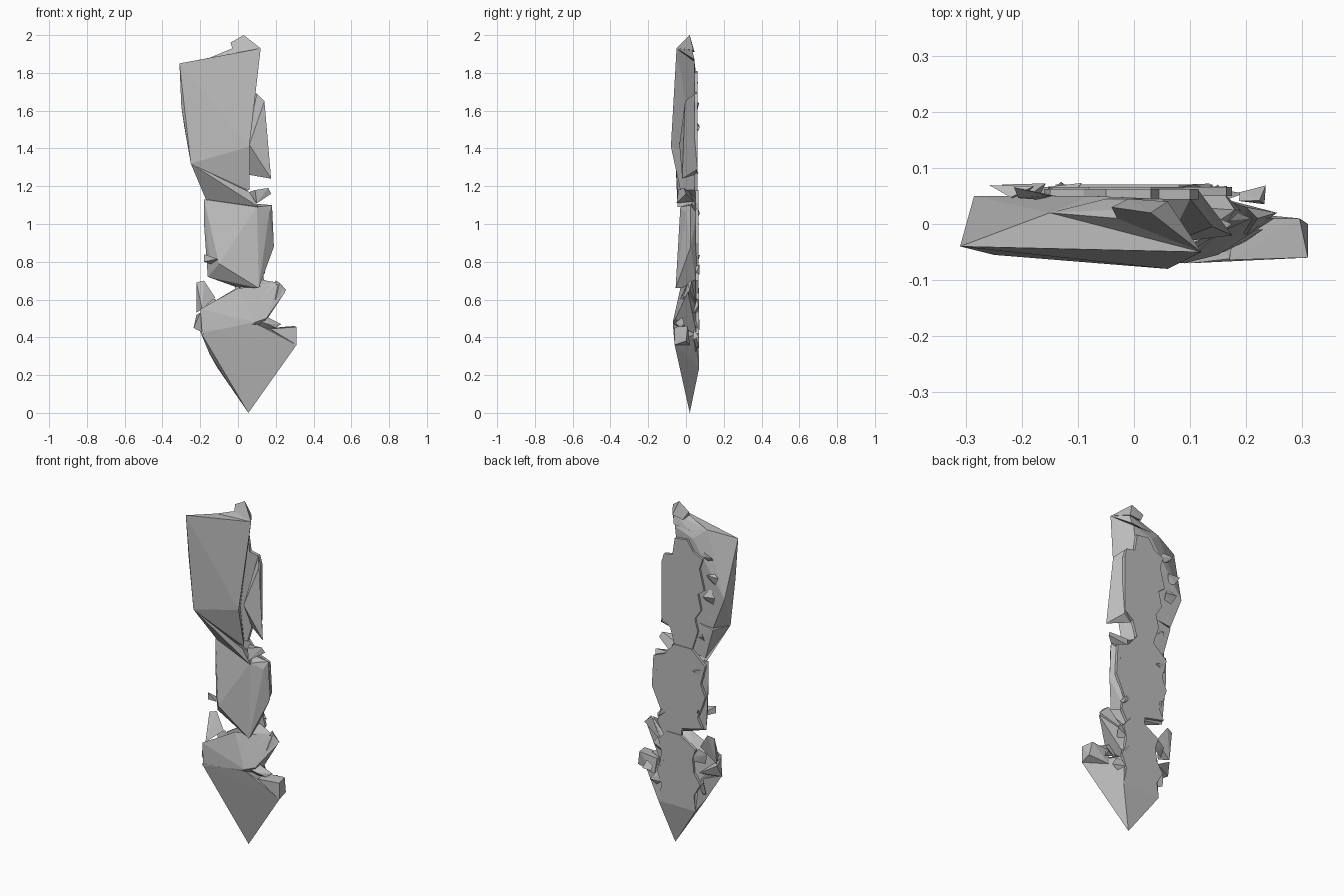
import bpy, bmesh, math, random
from mathutils import Vector

cube = bpy.data.objects.get("Cube")
if cube:
    bpy.data.objects.remove(cube, do_unlink=True)

stone = bpy.data.materials.new("stone_grey")
stone.use_nodes = True
GREY = (0.5, 0.5, 0.5, 1)
stone.diffuse_color = GREY
bsdf = stone.node_tree.nodes["Principled BSDF"]
bsdf.inputs["Base Color"].default_value = GREY
bsdf.inputs["Roughness"].default_value = 0.8
random.seed(4)


def finish(name, bm):
    bmesh.ops.recalc_face_normals(bm, faces=bm.faces)
    mesh = bpy.data.meshes.new(name)
    bm.to_mesh(mesh)
    bm.free()
    mesh.materials.append(stone)
    obj = bpy.data.objects.new(name, mesh)
    bpy.context.collection.objects.link(obj)
    return obj


def chunk(name, points):
    """Faceted chunk: the convex hull of a few corner points."""
    bm = bmesh.new()
    for p in points:
        bm.verts.new(p)
    res = bmesh.ops.convex_hull(bm, input=bm.verts)
    junk = [v for v in res["geom_interior"] + res["geom_unused"]
            if isinstance(v, bmesh.types.BMVert)]
    if junk:
        bmesh.ops.delete(bm, geom=list(set(junk)), context='VERTS')
    return finish(name, bm)


def plate(name, outline, y0, y1):
    """Flat slab cut from an (x, z) outline."""
    bm = bmesh.new()
    face = bm.faces.new([bm.verts.new((x, y0, z)) for x, z in outline])
    ext = bmesh.ops.extrude_face_region(bm, geom=[face])
    verts = [g for g in ext["geom"] if isinstance(g, bmesh.types.BMVert)]
    bmesh.ops.translate(bm, verts=verts, vec=(0, y1 - y0, 0))
    bmesh.ops.triangulate(bm, faces=bm.faces)
    return finish(name, bm)


# Upper block with its ridge and peak
chunk("upper_block", [
    (-.31, -.04, 1.85), (.12, -.05, 1.93), (.06, -.08, 1.41), (-.25, -.055, 1.32),
    (-.30, -.03, 1.62), (-.15, .02, 1.88), (-.08, .05, 1.82), (.04, .045, 1.86),
    (-.285, .05, 1.52), (-.21, .05, 1.33), (-.02, .05, 1.35)])
chunk("top_ridge", [
    (-.15, .02, 1.88), (-.03, .01, 1.93), (.12, -.05, 1.93), (.06, .03, 1.93),
    (-.05, .045, 1.86), (.05, .045, 1.87)])
chunk("peak", [
    (-.04, .03, 1.96), (.03, .02, 2.0), (.12, -.05, 1.93), (-.03, .01, 1.93),
    (.06, .04, 1.92), (-.01, .045, 1.91)])

# Neck joining the upper and middle blocks
chunk("neck", [
    (.06, -.08, 1.41), (-.25, -.055, 1.32), (.06, -.03, 1.18), (-.16, .05, 1.14),
    (-.21, .05, 1.32), (-.02, .05, 1.36), (.0, .055, 1.18)])
chunk("neck_band", [
    (-.25, -.055, 1.32), (.11, -.045, 1.09), (-.17, .045, 1.13), (.06, -.045, 1.17),
    (-.14, .055, 1.13), (.07, .05, 1.10)])

# Middle block
chunk("middle_block", [
    (-.18, .05, 1.13), (.10, -.03, 1.09), (.18, .025, 1.10), (.19, .025, .88),
    (.165, .0, 1.06), (.11, -.055, .66), (-.10, -.04, .79), (-.15, .01, .83),
    (-.16, .04, .72), (-.18, .05, 1.0), (.16, .055, 1.06), (.15, .055, .85),
    (.08, .055, .67), (-.02, .03, .67)])

# Arrow-shaped lower head: upper crown and point
chunk("head_crown", [
    (-.20, -.045, .55), (.0, -.03, .66), (.21, .01, .68), (.25, .01, .64),
    (.15, -.055, .50), (.09, -.07, .48), (-.19, -.05, .42), (.0, -.05, .40),
    (.10, .055, .60), (-.08, .055, .58), (-.11, .06, .4), (.09, .06, .4)])
chunk("head_point", [
    (-.20, -.05, .43), (-.15, .02, .31), (.055, .02, .0), (.31, -.06, .36),
    (.10, -.07, .47), (.17, -.062, .44), (.13, .07, .24), (-.11, .07, .24),
    (-.12, .05, .42), (.12, .05, .42)])
chunk("head_barb", [
    (.31, -.06, .36), (.31, .0, .38), (.31, -.06, .455), (.295, .01, .46),
    (.17, -.064, .445), (.18, .01, .45), (.19, .02, .36)])
chunk("crown_link", [
    (.0, .02, .67), (.10, .0, .67), (.17, .02, .69), (.21, .01, .69),
    (.09, .06, .71), (-.01, .06, .69), (.05, .06, .58), (.12, -.03, .6)])

# Flat broken back slab in three lengths
plate("back_slab_upper", [
    (-.05, 1.81), (.03, 1.80), (.045, 1.70), (.10, 1.69), (.115, 1.64), (.115, 1.31),
    (.06, 1.27), (.03, 1.17), (-.08, 1.17), (-.12, 1.29), (-.10, 1.36), (-.14, 1.42),
    (-.12, 1.51), (-.16, 1.54), (-.13, 1.66), (-.15, 1.72), (-.09, 1.75)], .044, .062)
plate("back_slab_middle", [
    (-.08, 1.18), (.03, 1.18), (.09, 1.11), (.165, 1.08), (.175, .90), (.12, .78),
    (.14, .70), (.08, .60), (-.01, .62), (-.02, .70), (-.15, .73), (-.12, .79),
    (-.15, .86), (-.17, .92), (-.14, .99), (-.17, 1.10)], .05, .066)
plate("back_slab_lower", [
    (-.01, .66), (.08, .66), (.13, .60), (.11, .53), (.12, .47), (.14, .42), (.11, .34),
    (.13, .24), (-.11, .24), (-.10, .33), (-.14, .40), (-.10, .46), (-.09, .54),
    (-.11, .60)], .054, .07)

# Large loose splinters along the sides
splinters = {
    "upper_side_splinter": [(.10, .045, 1.69), (.14, -.005, 1.65), (.06, -.035, 1.42),
                            (.06, .045, 1.26), (.175, -.02, 1.24), (.115, .06, 1.29),
                            (.05, .06, 1.5)],
    "neck_side_splinter": [(.06, .02, 1.17), (.09, -.04, 1.18), (.16, -.01, 1.19),
                           (.175, .0, 1.16), (.10, -.05, 1.11), (.08, .04, 1.12)],
    "middle_left_splinter": [(-.18, -.02, .84), (-.11, -.045, .815), (-.18, -.02, .80),
                             (-.15, .0, .79), (-.10, .05, .78)],
    "crown_left_splinter": [(-.22, .05, .69), (-.18, .06, .70), (-.12, .04, .61),
                            (-.22, .03, .53), (-.19, -.03, .55)],
    "head_left_splinter": [(-.20, -.04, .53), (-.235, .0, .45), (-.22, .03, .52),
                           (-.18, -.04, .42), (-.12, .05, .46)],
    "crown_right_splinter": [(.20, .03, .70), (.255, .02, .65), (.20, -.02, .60),
                             (.12, .055, .58), (.22, .01, .69)],
    "notch_splinter": [(.09, -.06, .49), (.16, -.05, .47), (.20, -.03, .45),
                       (.23, -.01, .47), (.12, .0, .43), (.15, -.02, .51)],
}
for name, points in splinters.items():
    chunk(name, points)

# Small jagged chips around the slab: (x, z, size)
chips = [(-.17, 1.74, .05), (-.22, 1.62, .05), (-.19, 1.51, .06), (-.18, 1.40, .05),
         (-.14, 1.25, .04), (-.13, 1.05, .04), (-.14, .94, .04), (-.11, .82, .04),
         (.14, .98, .04), (.11, .76, .04), (-.13, .56, .05), (-.13, .38, .05),
         (.14, .56, .05), (.16, .36, .05), (.11, .46, .05), (.21, .41, .04)]
for i, (x, z, s) in enumerate(chips):
    corners = []
    for k in range(5):
        a = k * math.tau / 5 + random.uniform(-.5, .5)
        r = s * random.uniform(.5, 1)
        corners.append(Vector((x + r * math.cos(a), random.uniform(.035, .075),
                               z + r * math.sin(a))))
    chunk(f"back_chip_{i + 1}", corners)
